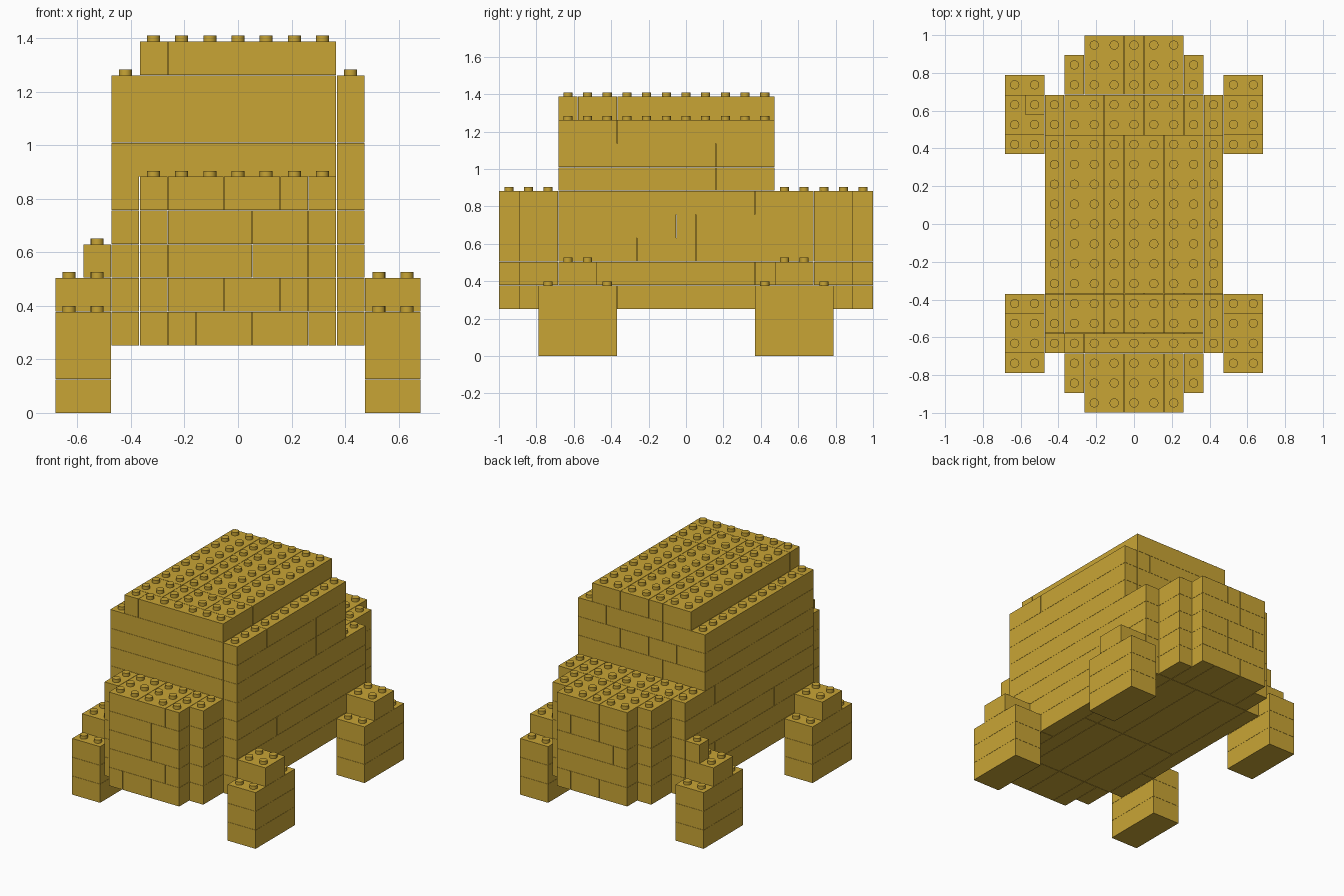
import bpy, bmesh
from mathutils import Matrix

if "Cube" in bpy.data.objects:
    bpy.data.objects.remove(bpy.data.objects["Cube"])

U = 2 / 19          # stud pitch
H = 0.1263          # brick height
GAP = 0.0012        # half of the joint between bricks
STUD_R, STUD_H = 0.0243, 0.022

gold = bpy.data.materials.new("gold plastic")
gold.diffuse_color = (0.584, 0.377, 0.036, 1)
gold.use_nodes = True
gold.node_tree.nodes["Principled BSDF"].inputs["Base Color"].default_value = gold.diffuse_color

parts = {}          # part name -> bricks (x0, x1, y0, y1, layer) in stud units


def brick(part, x0, x1, y0, y1, k):
    parts.setdefault(part, []).append((x0, x1, y0, y1, k))


def fill(part, k, xs, ys):
    """Fill a rectangle of one layer with bricks split at the given cuts."""
    for x0, x1 in zip(xs, xs[1:]):
        for y0, y1 in zip(ys, ys[1:]):
            brick(part, x0, x1, y0, y1, k)


# Lower body: layer -> (front cuts, back cuts, core x cuts, side y cuts)
body = {
    2: ([-1.5, .5], [-.5, 1.5], [-1.5, .5, 2.5], [-3.5]),
    3: ([-.5, 1.5], [.5], [-2.5, -.5, 1.5], [3.5]),
    4: ([.5], [-1.5, .5], [-1.5, .5], [-2.5, .5]),
    5: ([.5], [-.5, 1.5], [-2.5, -.5, 1.5], [-.5, .5]),
    6: ([-.5, 1.5], [-.5, .5], [-1.5, .5, 2.5], [3.5]),
}
for k, (front, back, core, side) in body.items():
    fill("front_nose", k, [-2.5, *front, 2.5], [-9.5, -6.5])
    fill("back_nose", k, [-2.5, *back, 2.5], [6.5, 9.5])
    for s in (-3.5, 2.5):
        fill("front_nose", k, [s, s + 1], [-8.5, -6.5])
        fill("back_nose", k, [s, s + 1], [6.5, 8.5])
    for s in (-4.5, 3.5):
        fill("lower_body", k, [s, s + 1], [-6.5, *side, 6.5])
    fill("lower_body", k, [-3.5, *core, 3.5], [-6.5, -.5, 6.5])

# Upper body: long cross brick in front, side rows and inner columns
for k, side, cols in ((7, 1.5, [-1.5, .5]), (8, 1.5, [-2.5, -.5, 1.5]), (9, -3.5, [-1.5, .5, 2.5])):
    fill("upper_body", k, [-4.5, 3.5], [-6.5, -5.5])
    fill("upper_body", k, [3.5, 4.5], [-6.5, side, 4.5])
    fill("upper_body", k, [-4.5, -3.5], [-5.5, side, 4.5])
    fill("upper_body", k, [-3.5, *cols, 3.5], [-5.5, 4.5])

# Roof
fill("roof", 10, [-3.5, -2.5, 3.5], [-6.5, -5.5])
fill("roof", 10, [-3.5, -1.5, -.5, 1.5, 3.5], [-5.5, -3.5, 4.5])

# Four legs, each with a small shoulder block on top
for side, x in (("left", -6.5), ("right", 4.5)):
    for end, y in (("front", -7.5), ("back", 3.5)):
        name = f"{end}_{side}_leg"
        for k in range(3):
            brick(name, x, x + 2, y, y + 4, k)
        brick(name, x, x + 2, y + 1, y + 3, 3)
brick("back_left_leg", -5.5, -4.5, 5.5, 6.5, 4)


def cells(b):
    x0, x1, y0, y1, k = b
    for i in range(round(x1 - x0)):
        for j in range(round(y1 - y0)):
            yield x0 + i + .5, y0 + j + .5, k


taken = {c for bricks in parts.values() for b in bricks for c in cells(b)}

# Build one object per part, with studs on every uncovered cell
for name, bricks in parts.items():
    bm = bmesh.new()
    for b in bricks:
        x0, x1, y0, y1, k = b
        size = ((x1 - x0) * U - 2 * GAP, (y1 - y0) * U - 2 * GAP, H - GAP)
        mid = ((x0 + x1) / 2 * U, (y0 + y1) / 2 * U, k * H + (H - GAP) / 2)
        bmesh.ops.create_cube(bm, size=1, matrix=Matrix.LocRotScale(mid, None, size))
        for x, y, _ in cells(b):
            if (x, y, k + 1) not in taken:
                bmesh.ops.create_cone(
                    bm, cap_ends=True, segments=16, radius1=STUD_R, radius2=STUD_R, depth=STUD_H,
                    matrix=Matrix.Translation((x * U, y * U, (k + 1) * H - GAP + STUD_H / 2)))
    mesh = bpy.data.meshes.new(name)
    bm.to_mesh(mesh)
    bm.free()
    mesh.materials.append(gold)
    obj = bpy.data.objects.new(name, mesh)
    bpy.context.collection.objects.link(obj)
    # round studs, sharp bricks
    bpy.context.view_layer.objects.active = obj
    obj.select_set(True)
    bpy.ops.object.shade_smooth_by_angle(angle=0.6)
    obj.select_set(False)
